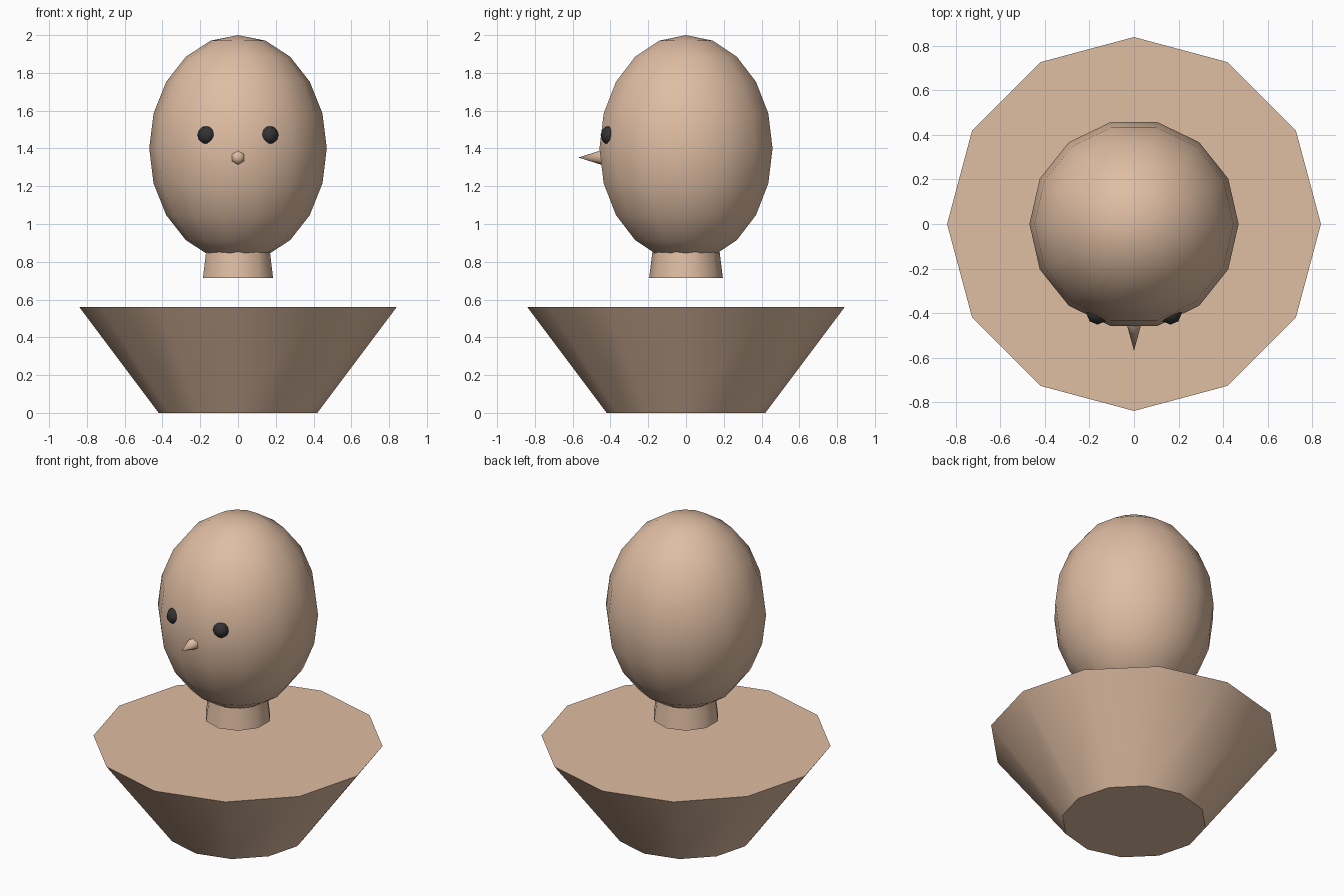
import bpy, bmesh, math
from mathutils import Matrix, Vector

if "Cube" in bpy.data.objects:
    bpy.data.objects.remove(bpy.data.objects["Cube"])


def material(name, rgb):
    m = bpy.data.materials.new(name)
    m.diffuse_color = (*rgb, 1)
    m.use_nodes = True
    m.node_tree.nodes["Principled BSDF"].inputs["Base Color"].default_value = m.diffuse_color
    return m


SKIN = material("skin", (0.74, 0.51, 0.365))
DARK = material("eye black", (0.032, 0.032, 0.034))


def lathe(name, profile, sides, mat, start=0.0, matrix=Matrix(), angle=50):
    """Spin (radius, z) points about z; zero radius makes a pole, open ends get caps."""
    bm = bmesh.new()
    rings = []
    for r, z in profile:
        n = sides if r > 1e-6 else 1
        rings.append([bm.verts.new((r * math.cos(start + math.tau * i / sides),
                                    r * math.sin(start + math.tau * i / sides), z))
                      for i in range(n)])
    for a, b in zip(rings, rings[1:]):
        for i in range(sides):
            j = (i + 1) % sides
            vs = [a[i % len(a)], a[j % len(a)], b[j % len(b)], b[i % len(b)]]
            bm.faces.new(list(dict.fromkeys(vs)))
    for ring in (rings[0], rings[-1]):
        if len(ring) > 1:
            bm.faces.new(ring)
    bmesh.ops.recalc_face_normals(bm, faces=bm.faces)
    bm.transform(matrix)
    me = bpy.data.meshes.new(name)
    bm.to_mesh(me)
    bm.free()
    me.materials.append(mat)
    ob = bpy.data.objects.new(name, me)
    bpy.context.collection.objects.link(ob)
    bpy.ops.object.select_all(action='DESELECT')
    ob.select_set(True)
    bpy.context.view_layer.objects.active = ob
    bpy.ops.object.shade_smooth_by_angle(angle=math.radians(angle))
    return ob


def ball(rx, rz, rings):
    return [(rx * math.sin(math.pi * k / rings) if 0 < k < rings else 0,
             -rz * math.cos(math.pi * k / rings)) for k in range(rings + 1)]


# Body: flared twelve-sided cone
lathe("body", [(0.42, 0), (0.84, 0.56)], 12, SKIN)

# Neck: ten-sided stub running up into the head
lathe("neck", [(0.195, 0.715), (0.172, 0.90)], 10, SKIN, math.pi / 2)

# Head: egg shape
lathe("head", ball(0.47, 0.6, 10), 14, SKIN,
      matrix=Matrix.Translation((0, 0, 1.4)))

# Nose: small six-sided spike pointing forward
lathe("nose", [(0.044, 0), (0, 0.14)], 6, SKIN, math.pi / 2,
      Matrix.Translation((0, -0.43, 1.352)) @ Matrix.Rotation(math.pi / 2, 4, 'X'), 75)

# Eyes: dark beads set into the face
for side, label in ((-1, "left"), (1, "right")):
    lathe("eye_" + label, ball(0.05, 0.05, 6), 8, DARK,
          matrix=Matrix.Translation((side * 0.164, -0.402, 1.47)))
